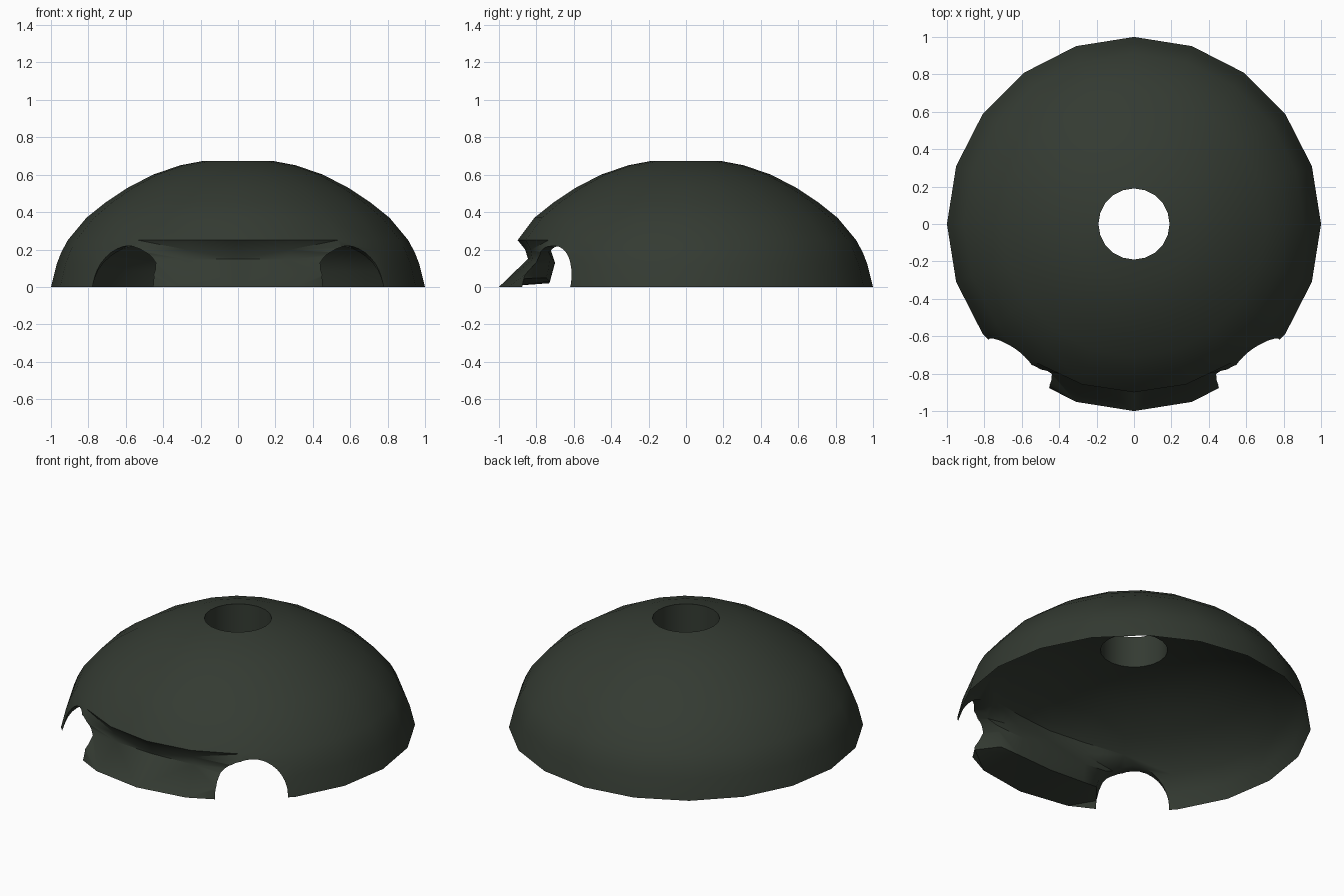
import bpy, bmesh, math
from mathutils import Vector, Matrix

if "Cube" in bpy.data.objects:
    bpy.data.objects.remove(bpy.data.objects["Cube"])

SEG = 20
INNER = 0.71          # inner dome height relative to the outer one

# outer profile (radius, height), from rim to top hole
OUTER = [(1, 0), (0.97, 0.12), (0.945, 0.185), (0.91, 0.25), (0.81, 0.37), (0.71, 0.45),
         (0.59, 0.53), (0.455, 0.60), (0.31, 0.65), (0.19, 0.673)]
# profile overrides for the notched front lip
LIP_OUT = {1: (0.845, 0.15), 2: (0.86, 0.20), 3: (0.90, 0.25)}
LIP_IN = {1: (0.73, 0.02), 2: (0.70, 0.13), 3: (0.74, 0.22), 4: (0.745, 0.285)}

green = bpy.data.materials.new("dark green")
green.diffuse_color = (0.034, 0.043, 0.032, 1)
green.use_nodes = True
green.node_tree.nodes["Principled BSDF"].inputs["Base Color"].default_value = green.diffuse_color


def blend(base, lip, w):
    out = []
    for i, p in enumerate(base):
        q = lip.get(i, p)
        out.append(tuple(a + (b - a) * w for a, b in zip(p, q)))
    return out


def add_object(name, bm):
    bmesh.ops.recalc_face_normals(bm, faces=bm.faces)
    if bm.calc_volume(signed=True) < 0:
        bmesh.ops.reverse_faces(bm, faces=bm.faces)
    me = bpy.data.meshes.new(name)
    bm.to_mesh(me)
    bm.free()
    me.materials.append(green)
    ob = bpy.data.objects.new(name, me)
    bpy.context.scene.collection.objects.link(ob)
    return ob


# dome shell: closed loop profile revolved, front columns carry the lip
bm = bmesh.new()
inner_base = [(r, z * INNER) for r, z in OUTER]
columns = []
for k in range(SEG):
    w = {0: 1.0, 1: 0.85, SEG - 1: 0.85}.get(k, 0.0)
    loop = blend(OUTER, LIP_OUT, w) + blend(inner_base, LIP_IN, w)[:0:-1]
    a = 2 * math.pi * k / SEG
    columns.append([bm.verts.new((r * math.sin(a), -r * math.cos(a), z)) for r, z in loop])
n = len(columns[0])
for k in range(SEG):
    a, b = columns[k], columns[(k + 1) % SEG]
    for i in range(n):
        j = (i + 1) % n
        bm.faces.new((a[i], b[i], b[j], a[j]))
bmesh.ops.triangulate(bm, faces=bm.faces)
dome = add_object("dome_shell", bm)

# round arch openings either side of the lip
cutters = []
for s in (-1, 1):
    ang = math.radians(39.5) * s
    d = Vector((math.sin(ang), -math.cos(ang), 0))
    mat = Matrix.Translation(d * 0.93 + Vector((0, 0, 0.013))) @ d.to_track_quat('Z', 'Y').to_matrix().to_4x4()
    bm = bmesh.new()
    bmesh.ops.create_cone(bm, cap_ends=True, segments=32, radius1=0.207, radius2=0.207,
                          depth=0.7, matrix=mat)
    c = add_object("arch_cutter", bm)
    c.hide_render = True
    cutters.append(c)
    m = dome.modifiers.new("arch", 'BOOLEAN')
    m.operation = 'DIFFERENCE'
    m.object = c

# use the first solver that returns a sound cut
cut = None
for solver in ('EXACT', 'MANIFOLD', 'FLOAT'):
    for m in dome.modifiers:
        m.solver = solver
    bpy.context.view_layer.update()
    deps = bpy.context.evaluated_depsgraph_get()
    result = bpy.data.meshes.new_from_object(dome.evaluated_get(deps), depsgraph=deps)
    if len(result.polygons) > 300:
        cut = result
        break
dome.modifiers.clear()
if cut:
    dome.data = cut
for c in cutters:
    bpy.data.objects.remove(c)

# smooth shading with sharp creases
dome.data.shade_smooth()
dome.data.set_sharp_from_angle(angle=math.radians(45))
